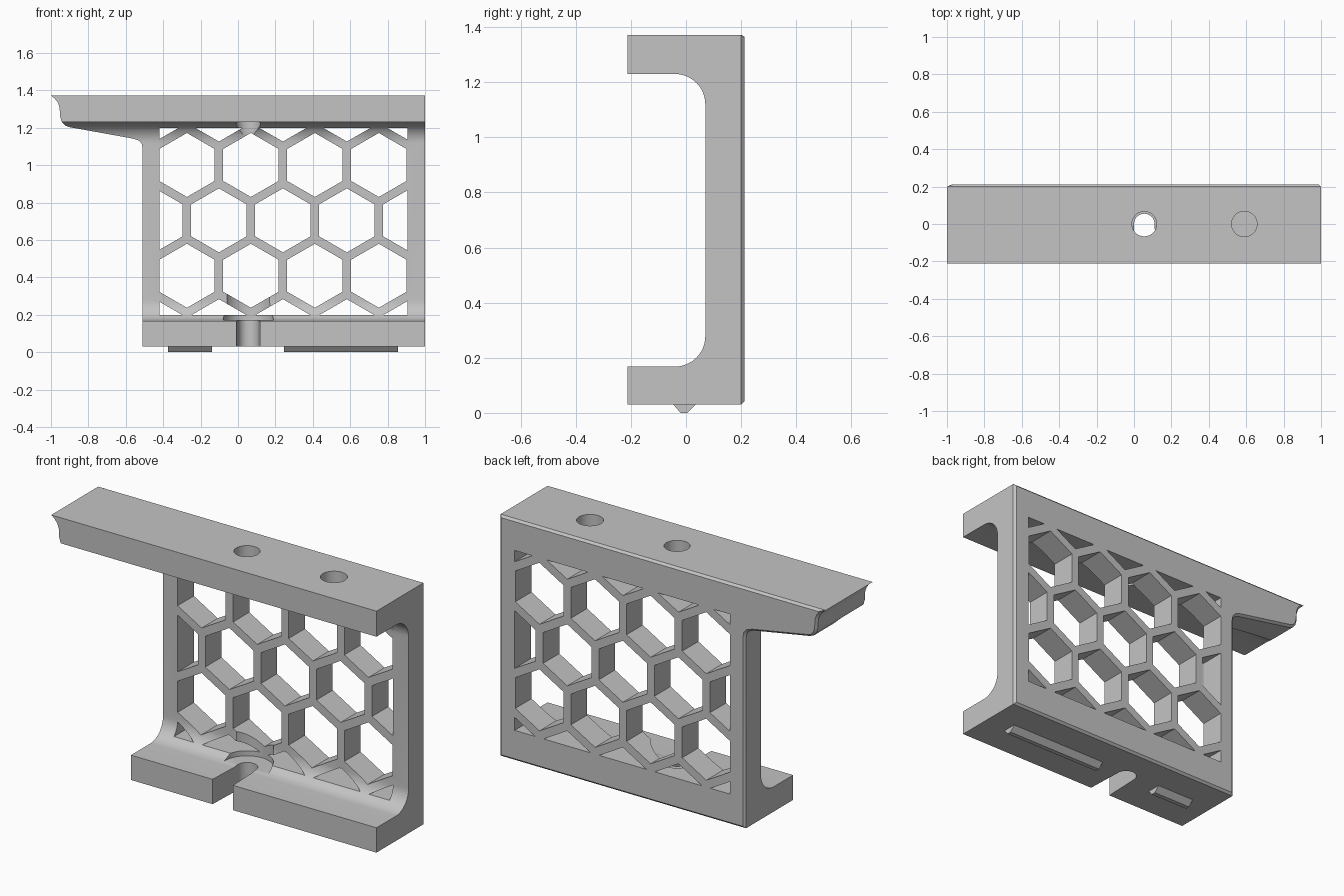
import bpy, bmesh
from math import cos, sin, pi, radians, sqrt
from mathutils import Vector

cube = bpy.data.objects.get("Cube")
if cube:
    bpy.data.objects.remove(cube, do_unlink=True)

grey = bpy.data.materials.new("matte grey")
grey.use_nodes = True
colour = (0.55, 0.55, 0.55, 1)
grey.diffuse_color = colour
grey.node_tree.nodes["Principled BSDF"].inputs["Base Color"].default_value = colour

# Profile planes: (a, b, depth) to x, y, z
ALONG_X = lambda a, b, d: (d, a, b)
ALONG_Y = lambda a, b, d: (a, d, b)
ALONG_Z = lambda a, b, d: (a, b, d)


def arc(cx, cy, r, start, end, steps=12):
    angles = [radians(start + (end - start) * i / steps) for i in range(steps + 1)]
    return [(cx + r * cos(t), cy + r * sin(t)) for t in angles]


def prism(name, outlines, plane, lo, hi, clips=(), chamfer=0):
    """Extrude flat outlines, optionally clipped by planes and chamfered at the far end."""
    bm = bmesh.new()
    for pts in outlines:
        bm.faces.new([bm.verts.new(plane(a, b, lo)) for a, b in pts])
    for co, no in clips:
        bmesh.ops.bisect_plane(bm, geom=bm.verts[:] + bm.edges[:] + bm.faces[:],
                               plane_co=co, plane_no=no, clear_outer=True)
    far = bmesh.ops.extrude_face_region(bm, geom=bm.faces[:])["geom"]
    shift = Vector(plane(0, 0, hi - lo - chamfer))
    bmesh.ops.translate(bm, vec=shift, verts=[v for v in far if isinstance(v, bmesh.types.BMVert)])
    bmesh.ops.recalc_face_normals(bm, faces=bm.faces[:])
    if chamfer:
        caps = [f for f in far if isinstance(f, bmesh.types.BMFace)]
        bmesh.ops.inset_region(bm, faces=caps, thickness=chamfer, depth=chamfer,
                               use_even_offset=True, use_boundary=True)
    mesh = bpy.data.meshes.new(name)
    bm.to_mesh(mesh)
    bm.free()
    mesh.materials.append(grey)
    obj = bpy.data.objects.new(name, mesh)
    bpy.context.collection.objects.link(obj)
    return obj


def activate(obj):
    bpy.ops.object.select_all(action="DESELECT")
    obj.select_set(True)
    bpy.context.view_layer.objects.active = obj


def cut(target, cutter):
    cutter.hide_render = True
    mod = target.modifiers.new("cut", "BOOLEAN")
    mod.operation = "DIFFERENCE"
    mod.solver = "EXACT"
    mod.object = cutter
    activate(target)
    bpy.ops.object.modifier_apply(modifier=mod.name)
    bpy.data.objects.remove(cutter, do_unlink=True)


# Bracket body: front outline with moulded overhang, chamfered at the back
outline = [(1, 0.03), (1, 1.372), (-1, 1.372)]
outline += [(-0.98, 1.357), (-0.963, 1.335), (-0.954, 1.31), (-0.951, 1.26)]
outline += [(-0.943, 1.233), (-0.925, 1.212), (-0.9, 1.203)]
outline += [(-0.56, 1.142), (-0.53, 1.132), (-0.515, 1.116), (-0.51, 1.09), (-0.51, 0.03)]
body = prism("bracket_body", [outline], ALONG_Y, -0.212, 0.212, chamfer=0.012)

# Front channel with rounded inner corners
FILLET, WEB, LOW, HIGH = 0.11, 0.07, 0.168, 1.23
channel = [(-0.4, LOW)]
channel += arc(WEB - FILLET, LOW + FILLET, FILLET, -90, 0)
channel += arc(WEB - FILLET, HIGH - FILLET, FILLET, 0, 90)
channel += [(-0.4, HIGH)]
cut(body, prism("channel_cutter", [channel], ALONG_X, -1.2, 1.2))

# Honeycomb openings, clipped to a rectangular window
PITCH, RADIUS = 0.342, 0.171
cells = []
for row in range(-2, 3):
    for col in range(-3, 4):
        cx = 0.24 + PITCH * (col + 0.5 * (row % 2))
        cz = 0.705 + row * PITCH * sqrt(3) / 2
        cells.append([(cx + RADIUS * sin(k * pi / 3), cz + RADIUS * cos(k * pi / 3))
                      for k in range(6)])
window = [((-0.42, 0, 0), (-1, 0, 0)), ((0.905, 0, 0), (1, 0, 0)),
          ((0, 0, 0.2), (0, 0, -1)), ((0, 0, 1.2), (0, 0, 1))]
cut(body, prism("honeycomb_cutter", cells, ALONG_Y, -0.1, 0.3, clips=window))

# Screw clearance, slot through the foot, access hole and blind hole
SCREW_X = 0.055


def disc(x, r):
    return arc(x, 0, r, 0, 352.5, 47)


cut(body, prism("screw_head_cutter", [disc(SCREW_X, 0.134)], ALONG_Z, 0.172, 0.36))
slot = [(SCREW_X - 0.066, -0.3), (SCREW_X + 0.066, -0.3)]
slot += arc(SCREW_X, 0, 0.055, 0, 180, 24)
cut(body, prism("slot_cutter", [slot], ALONG_Z, -0.1, 0.2))
cut(body, prism("access_hole_cutter", [disc(SCREW_X, 0.066)], ALONG_Z, 1.1, 1.5))
cut(body, prism("blind_hole_cutter", [disc(0.59, 0.068)], ALONG_Z, 1.27, 1.5))

activate(body)
bpy.ops.object.shade_smooth_by_angle(angle=radians(25))

# Tapered locating keys under the foot
key = [(-0.05, 0.035), (-0.02, 0), (0.005, 0), (0.04, 0.035)]
prism("right_key", [key], ALONG_X, -0.375, -0.14)
prism("left_key", [key], ALONG_X, 0.245, 0.855)
